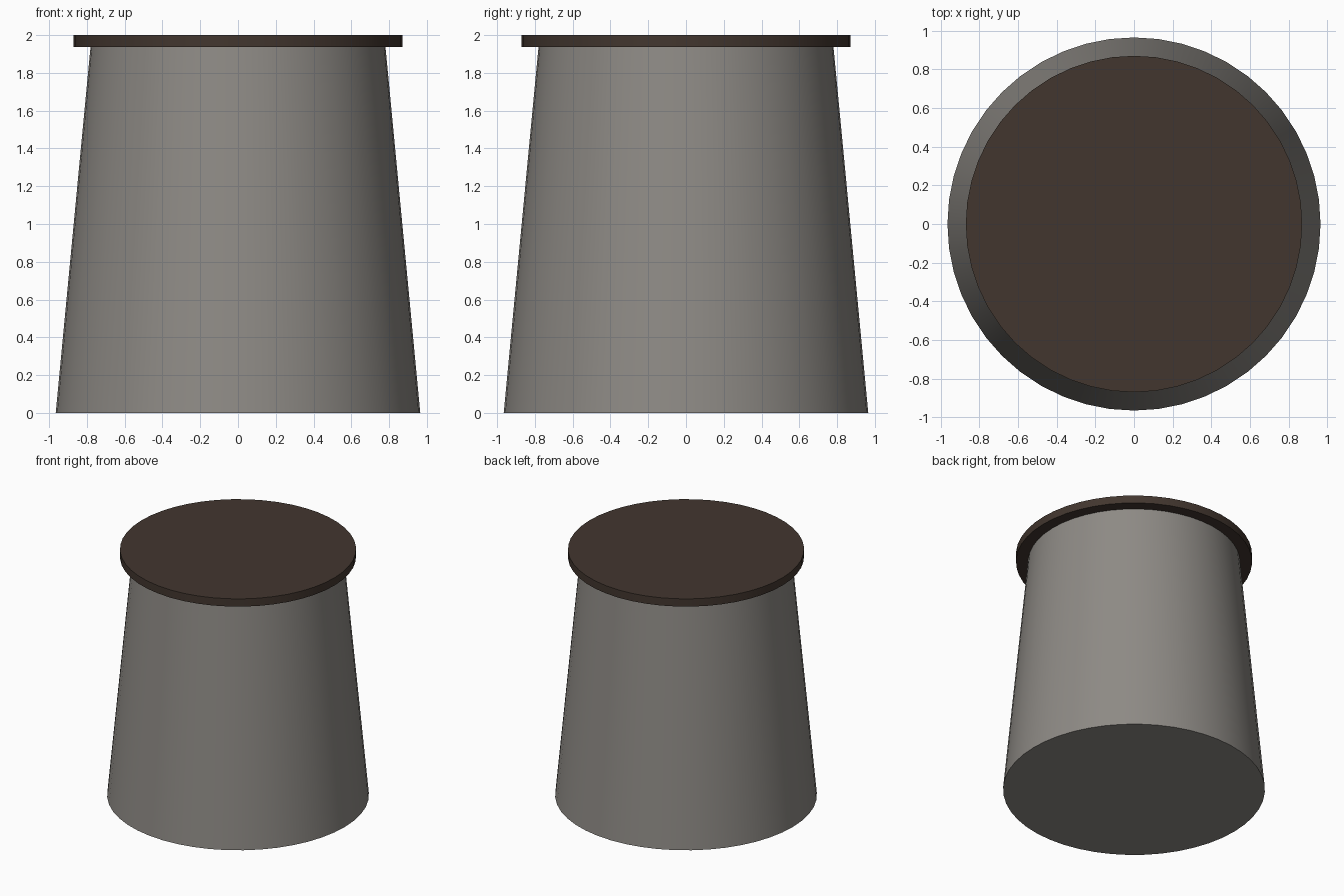
import bpy, math

if "Cube" in bpy.data.objects:
    bpy.data.objects.remove(bpy.data.objects["Cube"])

SIDES = 48


def material(name, rgb):
    mat = bpy.data.materials.new(name)
    mat.diffuse_color = (*rgb, 1)
    mat.use_nodes = True
    mat.node_tree.nodes["Principled BSDF"].inputs["Base Color"].default_value = mat.diffuse_color
    return mat


def round_part(name, r_bottom, r_top, z0, z1, mat):
    bpy.ops.mesh.primitive_cone_add(vertices=SIDES, radius1=r_bottom, radius2=r_top,
                                    depth=z1 - z0, location=(0, 0, (z0 + z1) / 2))
    ob = bpy.context.object
    ob.name = name
    ob.data.materials.append(mat)
    bpy.ops.object.shade_smooth_by_angle(angle=math.radians(30))
    return ob


stone = material("warm_grey", (0.27, 0.255, 0.235))
brown = material("dark_brown", (0.055, 0.037, 0.028))

# Tapered body, ending just under the lid's top face
round_part("tapered_body", 0.965, 0.775, 0.0, 1.998, stone)

# Thin overhanging lid
round_part("lid", 0.87, 0.87, 1.937, 2.0, brown)
